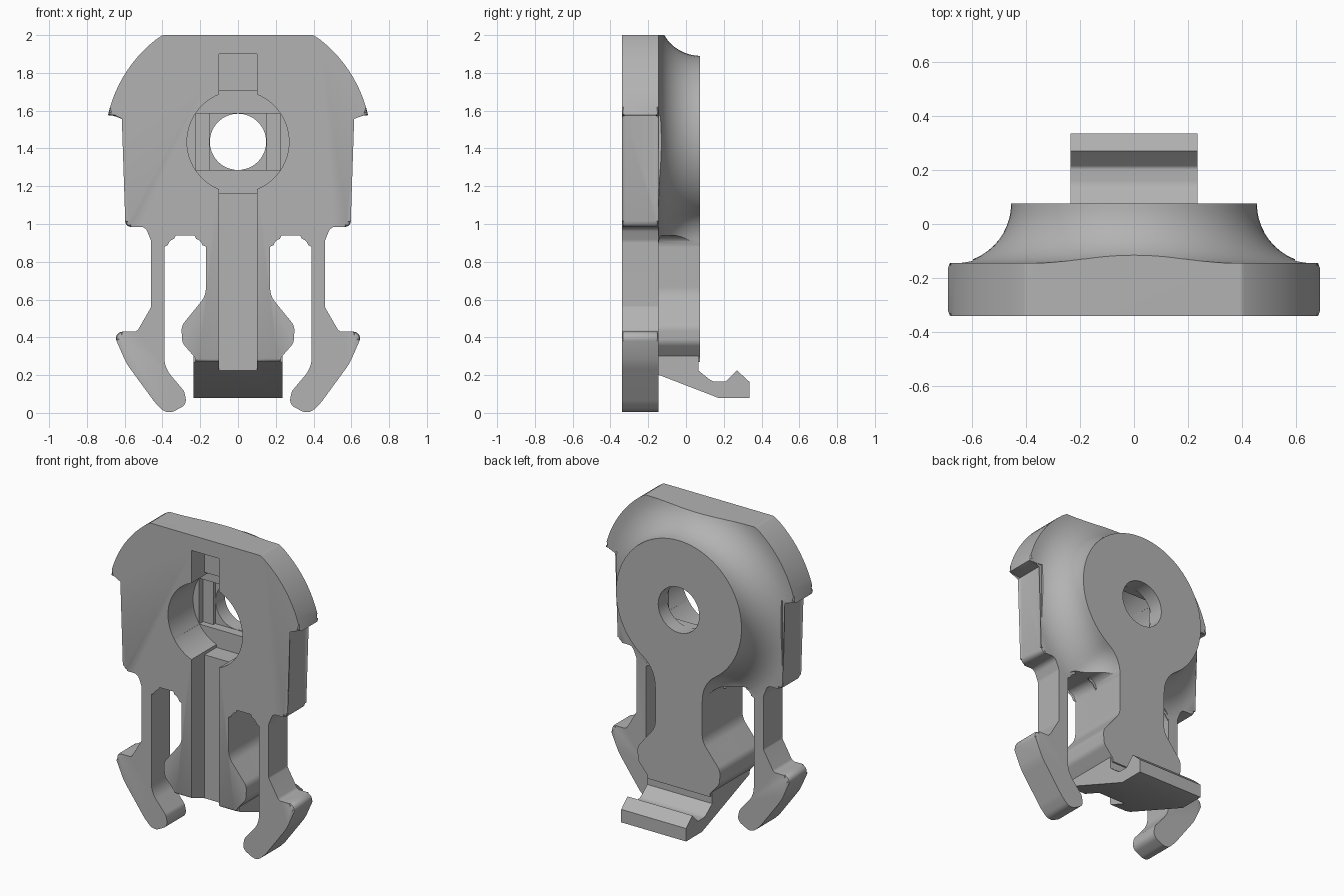
import bpy, bmesh
from math import sin, cos, tan, pi, atan2, hypot, sqrt, radians
from mathutils import Vector

cube = bpy.data.objects.get("Cube")
if cube:
    bpy.data.objects.remove(cube)

grey = bpy.data.materials.new("plastic_grey")
grey.use_nodes = True
colour = (0.45, 0.45, 0.45, 1)
grey.diffuse_color = colour
grey.node_tree.nodes["Principled BSDF"].inputs["Base Color"].default_value = colour

FRONT, MID, BACK = -0.34, -0.145, 0.075
HOLE_Z = 1.435


def rounded(points, steps=8):
    """Closed outline from (a, b, radius) corners."""
    out, n = [], len(points)
    for i, (a, b, r) in enumerate(points):
        p = Vector((a, b))
        u = Vector(points[i - 1][:2]) - p
        v = Vector(points[(i + 1) % n][:2]) - p
        half = u.angle(v) / 2
        if r == 0 or half > 1.55:
            out.append(p)
            continue
        t = min(r / tan(half), 0.48 * u.length, 0.48 * v.length)
        r = t * tan(half)
        u, v = u.normalized(), v.normalized()
        c = p + (u + v).normalized() * (r / sin(half))
        s, e = p + u * t - c, p + v * t - c
        sweep = s.angle_signed(e)
        a0 = atan2(s.y, s.x)
        out += [c + Vector((cos(a0 - sweep * k / steps), sin(a0 - sweep * k / steps))) * r
                for k in range(steps + 1)]
    return out


def finish(name, bm):
    bmesh.ops.recalc_face_normals(bm, faces=bm.faces)
    mesh = bpy.data.meshes.new(name)
    bm.to_mesh(mesh)
    bm.free()
    mesh.materials.append(grey)
    ob = bpy.data.objects.new(name, mesh)
    bpy.context.collection.objects.link(ob)
    return ob


def loft(name, rings, bevel=0):
    """Skin a stack of equal rings and cap both ends."""
    bm = bmesh.new()
    vs = [[bm.verts.new(p) for p in ring] for ring in rings]
    n = len(vs[0])
    for lo, hi in zip(vs, vs[1:]):
        for i in range(n):
            bm.faces.new((lo[i], lo[(i + 1) % n], hi[(i + 1) % n], hi[i]))
    caps = [bm.faces.new(vs[0]), bm.faces.new(vs[-1])]
    if bevel:
        rim = [e for f in caps for e in f.edges]
        bmesh.ops.bevel(bm, geom=rim, offset=bevel, segments=2, profile=0.5, affect='EDGES')
    return finish(name, bm)


def prism(name, outline, y0, y1, bevel=0):
    return loft(name, [[(a, y, b) for a, b in outline] for y in (y0, y1)], bevel)


def box(name, x, y0, y1, z0, z1):
    return prism(name, [(-x, z0), (x, z0), (x, z1), (-x, z1)], y0, y1)


def disc(name, r, y0, y1, n=64):
    return prism(name, [(r * cos(2 * pi * i / n), HOLE_Z + r * sin(2 * pi * i / n))
                        for i in range(n)], y0, y1)


def boolean(ob, other, op):
    mod = ob.modifiers.new(op, 'BOOLEAN')
    mod.operation, mod.solver, mod.object = op, 'EXACT', other
    bpy.context.view_layer.objects.active = ob
    bpy.ops.object.modifier_apply(modifier=mod.name)
    bpy.data.objects.remove(other)


def mirrored(half):
    return half + [(-x, z, r) for x, z, r in reversed(half)]


# Half outlines of the plate: shoulder, side, sprung leg, slot, tongue
shoulder = [(0.40, 2.0, 0.03)]
for i in range(1, 13):
    a = radians(55.4 - i * 42.6 / 12)
    shoulder.append((0.706 * cos(a), 1.42 + 0.706 * sin(a), 0))
side = [(0.685, 1.575, 0), (0.597, 1.575, 0), (0.597, 0.985, 0.03), (0.49, 0.985, 0.04),
        (0.46, 0.91, 0.05)]
leg = [(0.46, 0.56, 0.03), (0.535, 0.43, 0.03), (0.665, 0.43, 0.035), (0.59, 0.26, 0.3),
       (0.44, 0.055, 0.2), (0.375, -0.01, 0.06), (0.27, 0.045, 0.06), (0.285, 0.115, 0.05),
       (0.39, 0.24, 0.15)]
slot = [(0.39, 0.94, 0.06), (0.17, 0.94, 0.06)]
tongue = [(0.17, 0.62, 0.12), (0.30, 0.46, 0.07), (0.295, 0.37, 0.06), (0.225, 0.29, 0.02),
          (0.225, 0.27, 0)]
outline = rounded(mirrored(shoulder + side + leg + slot + tongue))
tongue_outline = rounded(mirrored([(0.17, 0.90, 0)] + tongue))

body = prism("buckle_body", outline, FRONT, MID, bevel=0.018)


# Round boss with a concave flare, running into the neck of the tongue
def boss_ring(y):
    depth = BACK - y
    flare = BACK - MID
    d = flare - sqrt(max(flare ** 2 - depth ** 2, 0))
    cx, cz = 0.373, 0.895
    start = atan2(cz - HOLE_Z, cx)
    r = 0.455 + d
    f = max(hypot(cx, cz - HOLE_Z) - r, 0.002)
    half = [(cx - f, 0.67)]
    for i in range(9):
        a = pi + start * i / 8
        half.append((cx + f * cos(a), cz + f * sin(a)))
    for i in range(1, 41):
        a = start + (pi / 2 - start) * i / 40
        half.append((r * cos(a), HOLE_Z + r * sin(a)))
    ring = half + [(-x, z) for x, z in reversed(half[:-1])]
    return [(x, y, z) for x, z in ring]


flare = BACK - MID
levels = [BACK - flare * sin(pi / 2 * i / 12) for i in range(13)] + [MID - 0.03]
boss = loft("boss", [boss_ring(y) for y in levels])
boolean(boss, prism("boss_clip", outline, FRONT + 0.05, BACK + 0.1), 'INTERSECT')
boolean(body, boss, 'UNION')
boolean(body, prism("tongue", tongue_outline, MID - 0.03, BACK), 'UNION')

# Catch at the foot of the tongue, sloping down to a ridged lip
catch = rounded([(-0.32, 0.269, 0), (0.17, 0.08, 0), (0.335, 0.08, 0), (0.335, 0.165, 0),
                 (0.27, 0.225, 0), (0.21, 0.165, 0.02), (0.14, 0.165, 0.06),
                 (0.065, 0.225, 0), (0.065, 0.32, 0), (-0.32, 0.32, 0)])
boolean(body, loft("catch", [[(x, y, z) for y, z in catch] for x in (-0.235, 0.235)]), 'UNION')

# Front recesses and the through hole
for cutter in (
        box("groove", 0.10, -0.5, -0.205, 0.1, 1.9),
        disc("recess", 0.27, -0.5, -0.08),
        box("cross_up", 0.10, -0.5, -0.08, 1.165, 1.705),
        box("cross_side", 0.225, -0.4, -0.04, 1.285, 1.585),
        box("pocket", 0.15, -0.4, -0.02, 1.285, 1.585),
        disc("hole", 0.149, -0.5, 0.2)):
    boolean(body, cutter, 'DIFFERENCE')

bpy.ops.object.select_all(action='DESELECT')
body.select_set(True)
bpy.context.view_layer.objects.active = body
bpy.ops.object.shade_smooth_by_angle(angle=radians(30))
